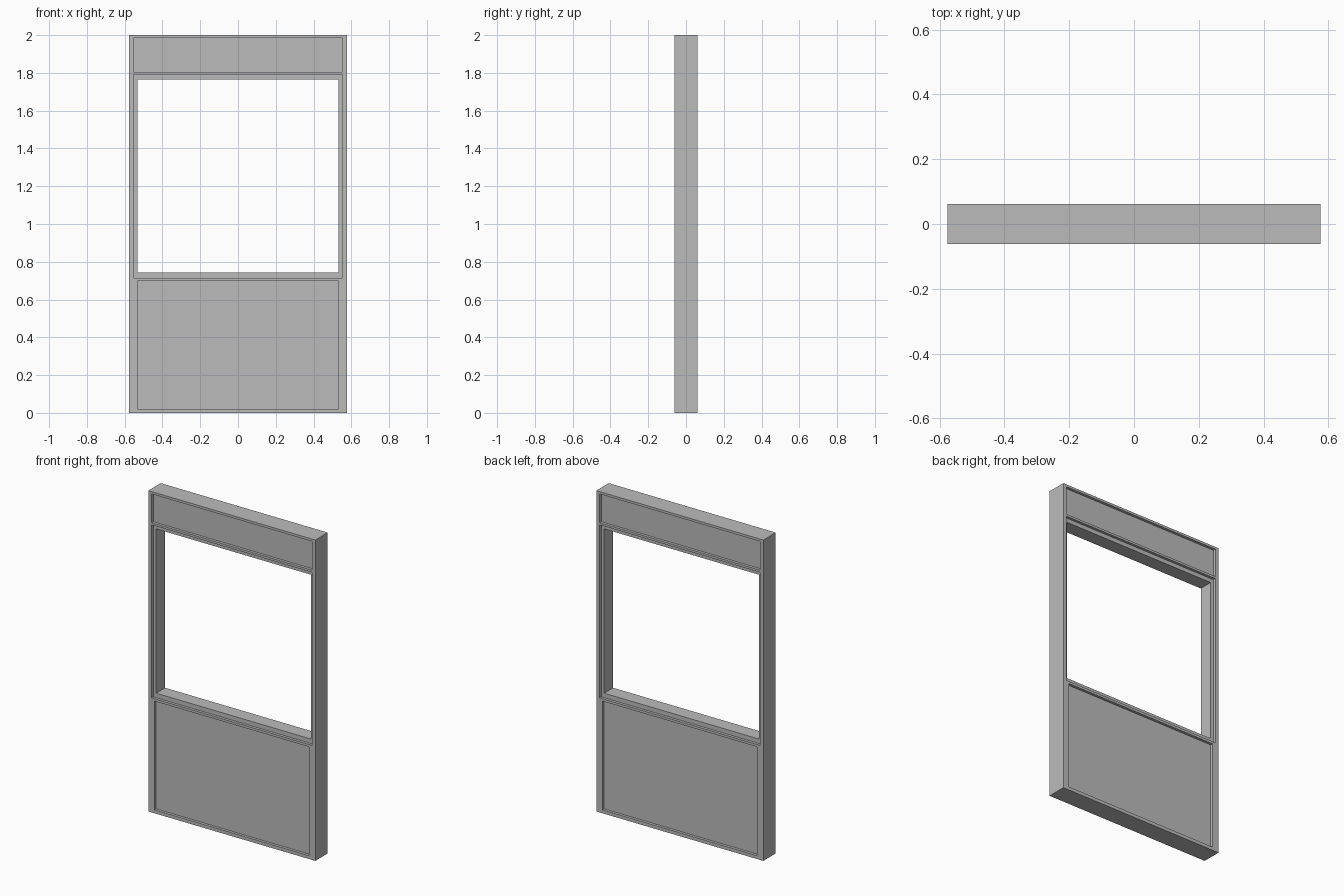
import bpy

default = bpy.data.objects.get("Cube")
if default:
    bpy.data.objects.remove(default, do_unlink=True)

HALF_W, HALF_D, HEIGHT, RECESS = 0.576, 0.061, 2.0, 0.017

grey = bpy.data.materials.new("mid_grey")
grey.use_nodes = True
colour = (0.5, 0.5, 0.5, 1)
grey.diffuse_color = colour
grey.node_tree.nodes["Principled BSDF"].inputs["Base Color"].default_value = colour


def box(name, half_x, y0, y1, z0, z1):
    bpy.ops.mesh.primitive_cube_add(size=1, location=(0, (y0 + y1) / 2, (z0 + z1) / 2))
    obj = bpy.context.object
    obj.name = name
    obj.scale = (2 * half_x, y1 - y0, z1 - z0)
    bpy.ops.object.transform_apply(location=True, rotation=False, scale=True)
    obj.data.materials.append(grey)
    return obj


def cut(target, cutter):
    mod = target.modifiers.new("cut", "BOOLEAN")
    mod.operation = "DIFFERENCE"
    mod.solver = "EXACT"
    mod.object = cutter
    bpy.context.view_layer.objects.active = target
    bpy.ops.object.modifier_apply(modifier=mod.name)
    bpy.data.objects.remove(cutter, do_unlink=True)


# Solid wall slab
wall = box("window_wall", HALF_W, -HALF_D, HALF_D, 0, HEIGHT)

# Window opening through the wall
cut(wall, box("opening_cutter", 0.533, -0.2, 0.2, 0.742, 1.766))

# Shallow recesses on both faces: lower panel, window surround, upper panel
recesses = [(0.533, 0.021, 0.699), (0.553, 0.714, 1.792), (0.553, 1.806, 1.985)]
for half_x, z0, z1 in recesses:
    cut(wall, box("front_cutter", half_x, -0.2, RECESS - HALF_D, z0, z1))
    cut(wall, box("back_cutter", half_x, HALF_D - RECESS, 0.2, z0, z1))
